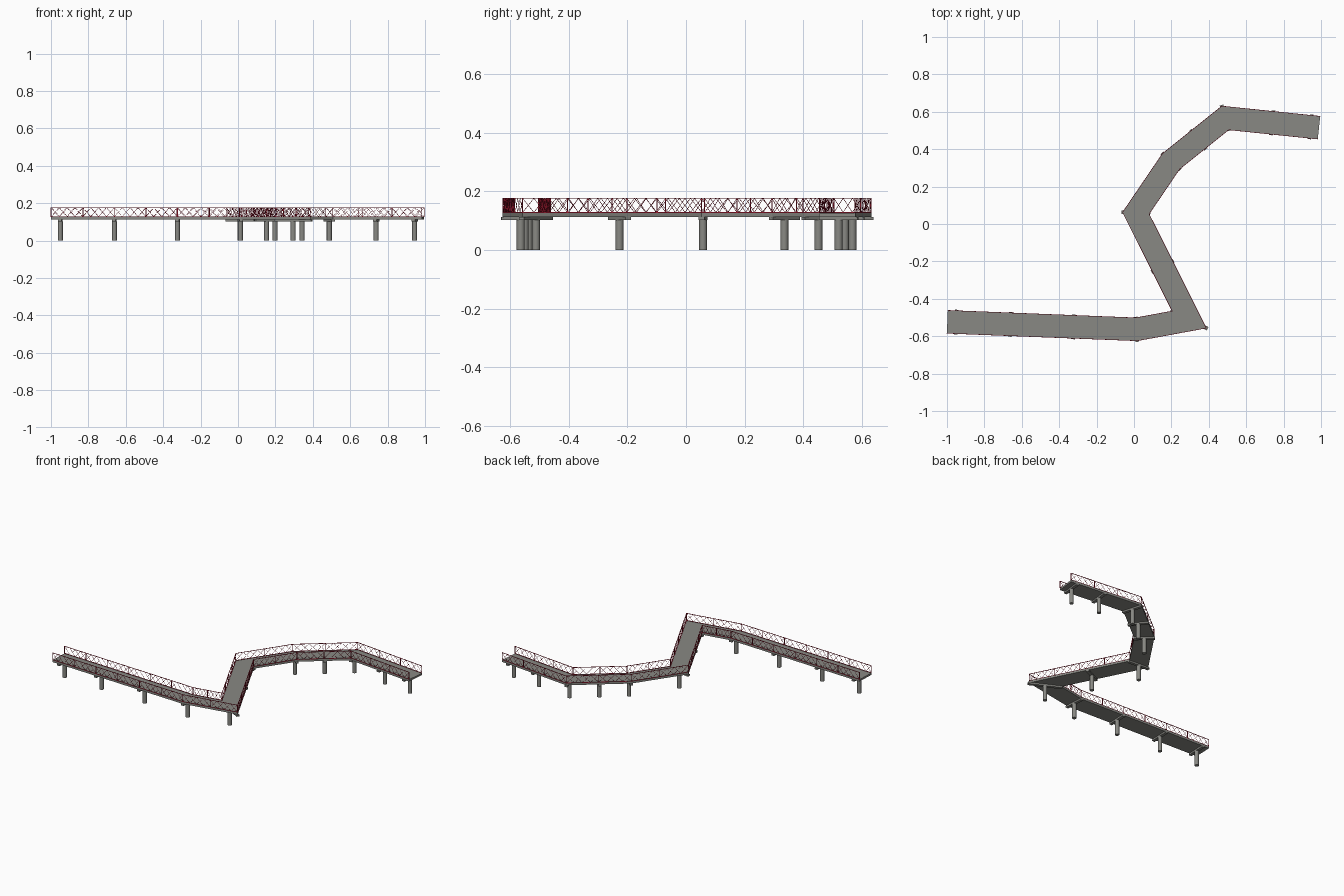
import bpy, bmesh, math
from mathutils import Vector, Matrix

if "Cube" in bpy.data.objects:
    bpy.data.objects.remove(bpy.data.objects["Cube"])

# Bridge centre line and main sizes
PATH = [Vector(p) for p in ((-0.998, -0.523), (0.013, -0.563), (0.295, -0.511),
                            (0.010, 0.058), (0.198, 0.335), (0.488, 0.567), (0.989, 0.515))]
HALF = 0.0625
DECK_LOW, DECK_TOP, RAIL_TOP, CAP_LOW = 0.113, 0.126, 0.177, 0.102


def material(name, colour):
    m = bpy.data.materials.new(name)
    m.diffuse_color = (*colour, 1)
    m.use_nodes = True
    m.node_tree.nodes["Principled BSDF"].inputs["Base Color"].default_value = m.diffuse_color
    return m


CONCRETE = material("concrete grey", (0.25, 0.25, 0.23))
RED = material("railing red", (0.42, 0.012, 0.035))


def finish(name, bm, mat):
    bmesh.ops.recalc_face_normals(bm, faces=bm.faces)
    me = bpy.data.meshes.new(name)
    bm.to_mesh(me)
    bm.free()
    me.materials.append(mat)
    ob = bpy.data.objects.new(name, me)
    bpy.context.collection.objects.link(ob)
    return ob


def bar(bm, a, b, width, height):
    """Box running from a to b; width is horizontal."""
    d = b - a
    x = d.normalized()
    side = Vector((0, 0, 1)).cross(x)
    y = side.normalized() if side.length > 1e-4 else Vector((0, 1, 0))
    z = x.cross(y)
    rot = Matrix((x, y, z)).transposed().to_4x4()
    size = Matrix.Diagonal((d.length, width, height, 1))
    bmesh.ops.create_cube(bm, size=1, matrix=Matrix.Translation((a + b) / 2) @ rot @ size)


def normal(i):
    d = (PATH[i + 1] - PATH[i]).normalized()
    return Vector((-d.y, d.x))


def miter(i):
    """Mitred sideways vector at a path point, for unit half width."""
    n0, n1 = normal(max(i - 1, 0)), normal(min(i, len(PATH) - 2))
    m = (n0 + n1).normalized()
    return m / m.dot(n0)


def edge(offset):
    return [p + miter(i) * offset for i, p in enumerate(PATH)]


# Deck: mitred rectangular section swept along the path
bm = bmesh.new()
left, right = edge(HALF), edge(-HALF)
rings = [[bm.verts.new((*p, z)) for p, z in
          ((l, DECK_LOW), (l, DECK_TOP), (r, DECK_TOP), (r, DECK_LOW))]
         for l, r in zip(left, right)]
for a, b in zip(rings, rings[1:]):
    for k in range(4):
        bm.faces.new((a[k], a[(k + 1) % 4], b[(k + 1) % 4], b[k]))
bm.faces.new(rings[0])
bm.faces.new(rings[-1])
finish("deck", bm, CONCRETE)

# Pier stations: near both ends, at each bend, and between bends on long spans
stations = []
SPANS = (3, 1, 2, 1, 2, 2)
for i, n in enumerate(SPANS):
    for k in range(n):
        t = k / n
        p = PATH[i].lerp(PATH[i + 1], t)
        side = miter(i) if k == 0 else normal(i)
        if i == 0 and k == 0:
            p = PATH[0] + (PATH[1] - PATH[0]).normalized() * 0.048
        stations.append((p, side))
stations.append((PATH[-1] + (PATH[-2] - PATH[-1]).normalized() * 0.045, normal(len(PATH) - 2)))

# Round piers and the cross beams that carry the deck
piers, beams = bmesh.new(), bmesh.new()
for p, side in stations:
    bmesh.ops.create_cone(piers, cap_ends=True, segments=16, radius1=0.0135, radius2=0.0135,
                          depth=CAP_LOW, matrix=Matrix.Translation((*p, CAP_LOW / 2)))
    reach = side * (HALF + 0.004)
    zc = (CAP_LOW + DECK_LOW) / 2
    bar(beams, Vector((*(p - reach), zc)), Vector((*(p + reach), zc)), 0.02, DECK_LOW - CAP_LOW)
pier_ob = finish("piers", piers, CONCRETE)
finish("cross_beams", beams, CONCRETE)
bpy.context.view_layer.objects.active = pier_ob
pier_ob.select_set(True)
bpy.ops.object.shade_smooth_by_angle()

# Railings: posts, top and bottom rails, and crossed lattice bars
PANELS = (6, 2, 4, 2, 2, 3)
CROSSES = 4
for name, sign in (("left", 1), ("right", -1)):
    line = edge(sign * (HALF - 0.0015))
    frame, lattice = bmesh.new(), bmesh.new()
    lo, hi = DECK_TOP + 0.002, RAIL_TOP - 0.001
    for i, n in enumerate(PANELS):
        a, b = line[i], line[i + 1]
        for z in (lo, hi):
            bar(frame, Vector((*a, z)), Vector((*b, z)), 0.003, 0.003)
        for k in range(n + (i == len(PANELS) - 1)):
            p = a.lerp(b, k / n)
            bar(frame, Vector((*p, DECK_TOP)), Vector((*p, RAIL_TOP)), 0.003, 0.003)
        cells = n * CROSSES
        for k in range(cells):
            p, q = a.lerp(b, k / cells), a.lerp(b, (k + 1) / cells)
            bar(lattice, Vector((*p, lo)), Vector((*q, hi)), 0.0012, 0.0014)
            bar(lattice, Vector((*p, hi)), Vector((*q, lo)), 0.0012, 0.0014)
    finish(name + "_railing_frame", frame, RED)
    finish(name + "_railing_lattice", lattice, RED)
